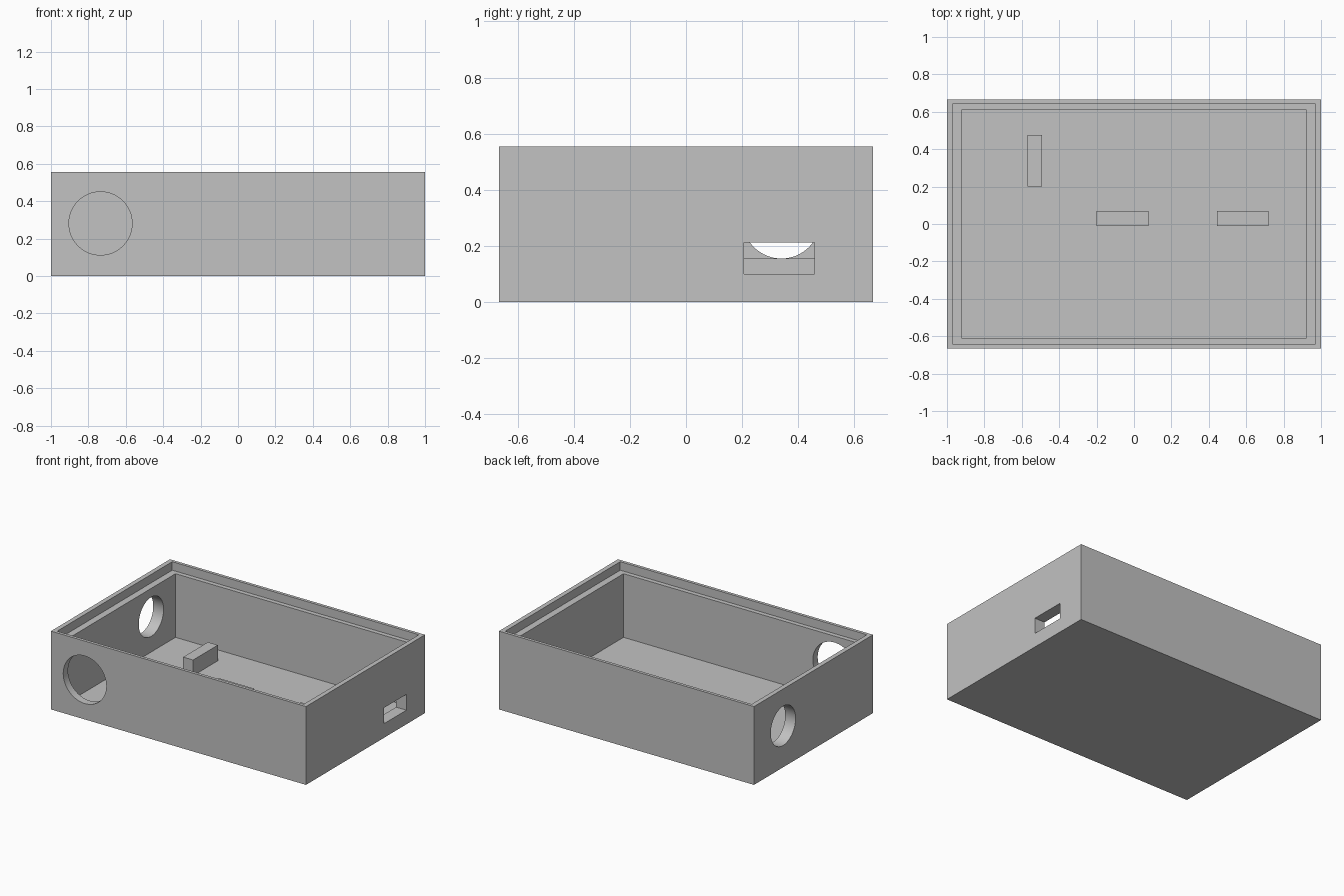
import bpy
from math import pi, radians

if "Cube" in bpy.data.objects:
    bpy.data.objects.remove(bpy.data.objects["Cube"], do_unlink=True)

LENGTH, WIDTH, HEIGHT = 2.0, 1.333, 0.555
FLOOR, LEDGE = 0.044, 0.495

grey = bpy.data.materials.new("plain_grey")
grey.use_nodes = True
colour = (0.54, 0.54, 0.54, 1)
grey.diffuse_color = colour
grey.node_tree.nodes["Principled BSDF"].inputs["Base Color"].default_value = colour


def box(name, x, y, z):
    """Axis-aligned box from (low, high) pairs."""
    spans = (x, y, z)
    bpy.ops.mesh.primitive_cube_add(size=1, location=[(a + b) / 2 for a, b in spans])
    ob = bpy.context.object
    ob.name = name
    ob.scale = [b - a for a, b in spans]
    bpy.ops.object.transform_apply(location=False, rotation=False, scale=True)
    ob.data.materials.append(grey)
    return ob


def rod(name, radius, location, rotation):
    bpy.ops.mesh.primitive_cylinder_add(vertices=64, radius=radius, depth=0.3,
                                        location=location, rotation=rotation)
    ob = bpy.context.object
    ob.name = name
    ob.data.materials.append(grey)
    return ob


def centred(size, factor=1.0):
    return (-size * factor / 2, size * factor / 2)


def cut(target, cutter):
    mod = target.modifiers.new(cutter.name, "BOOLEAN")
    mod.operation = "DIFFERENCE"
    mod.solver = "EXACT"
    mod.object = cutter
    cutter.hide_render = True
    bpy.context.view_layer.objects.active = target
    bpy.ops.object.modifier_apply(modifier=mod.name)
    bpy.data.objects.remove(cutter, do_unlink=True)


# Open casing with a stepped lip for a lid
casing = box("casing", centred(LENGTH), centred(WIDTH), (0, HEIGHT))
cut(casing, box("cavity", centred(LENGTH, 0.919), centred(WIDTH, 0.919), (FLOOR, 1)))
cut(casing, box("lid_recess", centred(LENGTH, 0.967), centred(WIDTH, 0.967), (LEDGE, 1)))

# Round openings in the front and right walls, slot in the left wall
cut(casing, rod("front_hole", 0.169, (-0.735, -WIDTH / 2, 0.281), (pi / 2, 0, 0)))
cut(casing, rod("side_hole", 0.139, (-LENGTH / 2, 0.34, 0.294), (0, pi / 2, 0)))
cut(casing, box("port_slot", (0.8, 1.2), (0.207, 0.458), (0.1, 0.212)))

bpy.ops.object.select_all(action="DESELECT")
casing.select_set(True)
bpy.context.view_layer.objects.active = casing
bpy.ops.object.shade_smooth_by_angle(angle=radians(30))

# Mounting blocks on the floor
BLOCK_Z = (FLOOR - 0.01, 0.155)
box("side_block", (-0.57, -0.492), (0.2, 0.477), BLOCK_Z)
for name, x in (("middle_block", -0.2), ("end_block", 0.443)):
    box(name, (x, x + 0.277), (-0.01, 0.07), BLOCK_Z)
